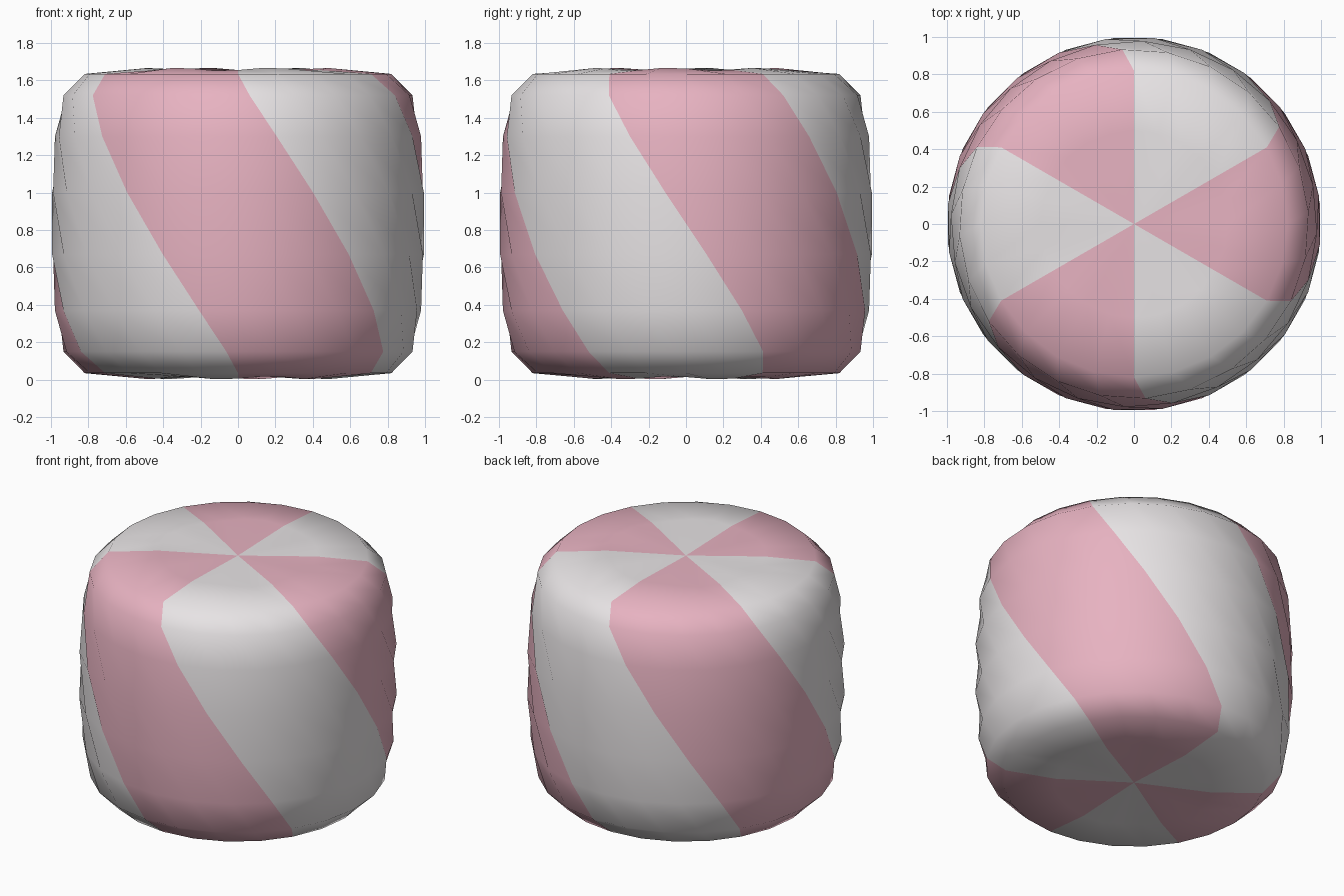
import bpy, bmesh
from math import sin, cos, radians

if "Cube" in bpy.data.objects:
    bpy.data.objects.remove(bpy.data.objects["Cube"], do_unlink=True)


def material(name, colour):
    mat = bpy.data.materials.new(name)
    mat.use_nodes = True
    mat.diffuse_color = colour
    mat.node_tree.nodes["Principled BSDF"].inputs["Base Color"].default_value = colour
    return mat


HEIGHT = 1.67
SEGMENTS = 24
PER_STRIPE = SEGMENTS // 6

# Upper half of the candy profile (radius, height), mirrored for the lower half
upper = [(0.5, 1.66), (0.82, 1.635), (0.935, 1.52), (0.98, 1.3), (1.0, 1.0)]
profile = upper + [(r, HEIGHT - z) for r, z in reversed(upper)]


def twist(z):
    """Stripes make a sixth of a turn between the two caps."""
    t = (1.62 - z) / (1.62 - (HEIGHT - 1.62))
    return 60 * min(max(t, 0), 1)


# Twisted, pillowy body
bm = bmesh.new()
rings = []
for r, z in profile:
    ring = []
    for i in range(SEGMENTS):
        a = radians(90 + 360 * i / SEGMENTS + twist(z))
        lump = 0.008 * cos(6 * a + 1) if r == 0.5 else 0
        ring.append(bm.verts.new((r * cos(a), r * sin(a), z + lump)))
    rings.append(ring)
top = bm.verts.new((0, 0, 1.642))
bottom = bm.verts.new((0, 0, HEIGHT - 1.642))

# Alternate stripe colours around the axis
for i in range(SEGMENTS):
    j = (i + 1) % SEGMENTS
    faces = [bm.faces.new((top, rings[0][i], rings[0][j])),
             bm.faces.new((bottom, rings[-1][j], rings[-1][i]))]
    for a, b in zip(rings, rings[1:]):
        faces.append(bm.faces.new((a[i], b[i], b[j], a[j])))
    for face in faces:
        face.material_index = (i // PER_STRIPE) % 2
        face.smooth = True
bmesh.ops.recalc_face_normals(bm, faces=bm.faces)

mesh = bpy.data.meshes.new("striped_marshmallow")
bm.to_mesh(mesh)
bm.free()
mesh.materials.append(material("soft pink", (0.84, 0.47, 0.56, 1)))
mesh.materials.append(material("warm white", (0.82, 0.79, 0.80, 1)))
body = bpy.data.objects.new("striped_marshmallow", mesh)
bpy.context.collection.objects.link(body)
